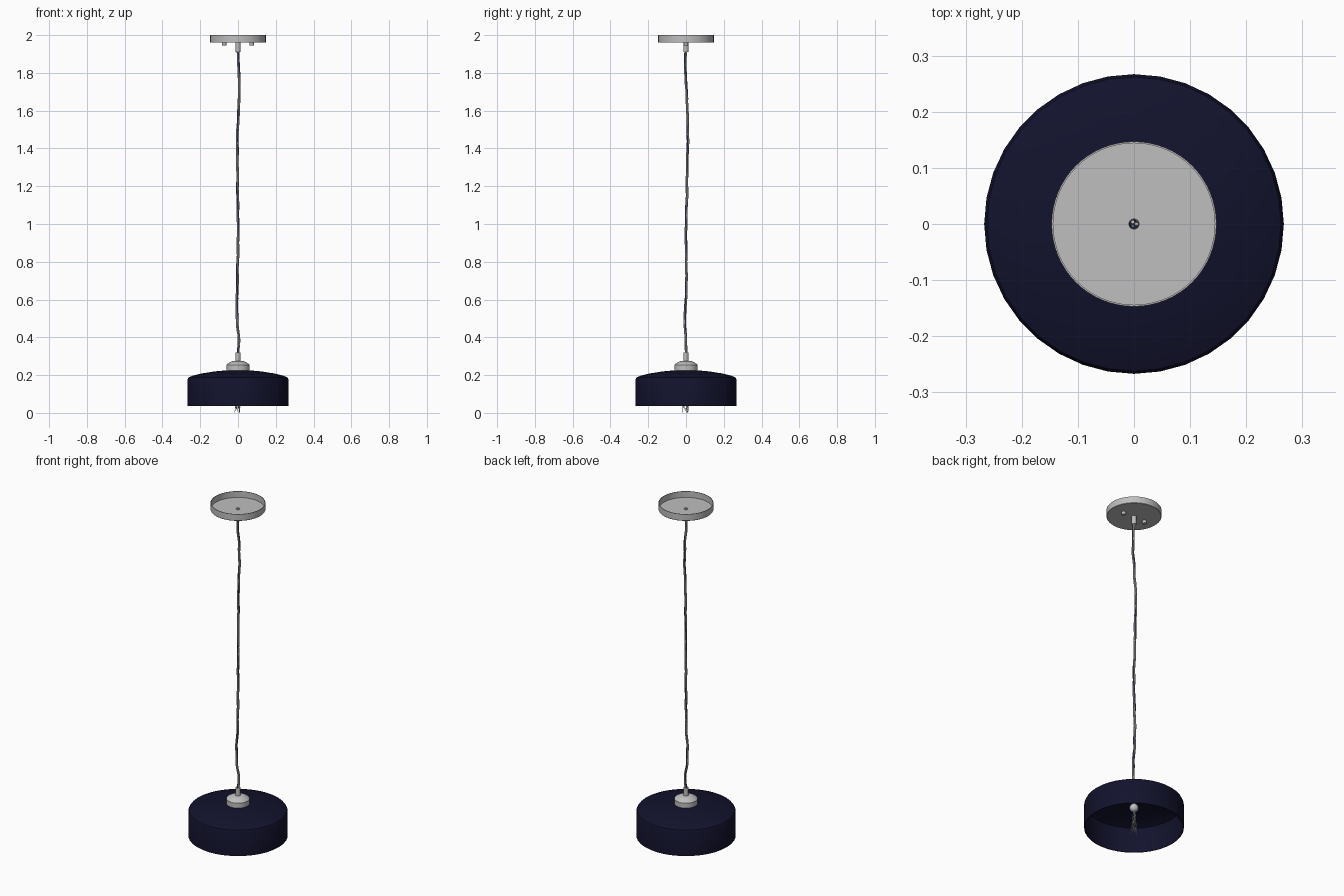
import bpy, bmesh, math, random
from mathutils import Vector

random.seed(4)
cube = bpy.data.objects.get("Cube")
if cube:
    bpy.data.objects.remove(cube, do_unlink=True)


def material(name, rgb):
    m = bpy.data.materials.new(name)
    m.use_nodes = True
    m.diffuse_color = (*rgb, 1)
    m.node_tree.nodes["Principled BSDF"].inputs["Base Color"].default_value = (*rgb, 1)
    return m


metal = material("light grey metal", (0.52, 0.52, 0.52))
navy = material("navy enamel", (0.006, 0.006, 0.026))
slate = material("slate blue wire", (0.09, 0.11, 0.18))


def lathe(name, profile, mat, sides=48, at=(0, 0), closed=True):
    """Spin (radius, z) points around a vertical axis; closed profiles make hollow shells."""
    bm = bmesh.new()
    rings = []
    for r, z in profile:
        if r == 0:
            rings.append([bm.verts.new((0, 0, z))] * sides)
        else:
            rings.append([bm.verts.new((r * math.cos(a), r * math.sin(a), z))
                          for a in (math.tau * i / sides for i in range(sides))])
    pairs = list(zip(rings, rings[1:]))
    if closed:
        pairs.append((rings[-1], rings[0]))
    for low, high in pairs:
        for i in range(sides):
            j = (i + 1) % sides
            bm.faces.new(dict.fromkeys((low[i], low[j], high[j], high[i])))
    bmesh.ops.recalc_face_normals(bm, faces=bm.faces)
    mesh = bpy.data.meshes.new(name)
    bm.to_mesh(mesh)
    bm.free()
    mesh.materials.append(mat)
    ob = bpy.data.objects.new(name, mesh)
    ob.location = (*at, 0)
    bpy.context.collection.objects.link(ob)
    bpy.ops.object.select_all(action="DESELECT")
    ob.select_set(True)
    bpy.context.view_layer.objects.active = ob
    bpy.ops.object.shade_smooth_by_angle(angle=math.radians(30))
    return ob


def wire(name, points, radius, mat):
    """Round wire along a list of points."""
    curve = bpy.data.curves.new(name, "CURVE")
    curve.dimensions = "3D"
    curve.bevel_depth = radius
    curve.bevel_resolution = 1
    curve.use_fill_caps = True
    spline = curve.splines.new("POLY")
    spline.points.add(len(points) - 1)
    for p, co in zip(spline.points, points):
        p.co = (*co, 1)
    curve.materials.append(mat)
    ob = bpy.data.objects.new(name, curve)
    bpy.context.collection.objects.link(ob)


def tube(name, outer, inner, low, high, sides=24):
    lathe(name, [(outer, low), (outer, high), (inner, high), (inner, low)], metal, sides)


# Ceiling canopy: shallow cup, open upward, with a hole for the cord
lathe("canopy", [(0.012, 1.96), (0.145, 1.96), (0.147, 1.962), (0.147, 2.0),
                 (0.144, 2.0), (0.144, 1.964), (0.012, 1.964)], metal, 64)
tube("canopy_cord_grip", 0.013, 0.009, 1.91, 1.966)
for side, label in ((1, "left"), (-1, "right")):
    lathe(f"{label}_canopy_screw", [(0, 1.944), (0.010, 1.944), (0.012, 1.948),
                                    (0.012, 1.961), (0, 1.961)],
          metal, 16, (side * 0.073, 0), False)

# Shade: hollow drum with a low domed top
outer = [(0.267, 0.037), (0.267, 0.178), (0.262, 0.188), (0.24, 0.197),
         (0.19, 0.209), (0.12, 0.22), (0.05, 0.226)]
inner = [(r - 0.004, z - 0.004) for r, z in reversed(outer[1:])] + [(0.263, 0.037)]
lathe("shade", outer + inner, navy, 36)

# Collar and cord grip on top of the shade
lathe("shade_collar", [(0.01, 0.222), (0.062, 0.222), (0.062, 0.254), (0.057, 0.26),
                       (0.03, 0.274), (0.01, 0.274)], metal)
tube("shade_cord_grip", 0.013, 0.009, 0.27, 0.32)

# Round socket under the shade top
ball = [(0.024 * math.sin(a), 0.16 - 0.024 * math.cos(a))
        for a in (math.pi * i / 12 for i in range(11))]
lathe("socket", [(0, 0.136)] + ball[1:] + [(0.012, 0.225), (0, 0.225)],
      metal, 24, closed=False)

# Twisted cord, following a slightly wavy centre line
sway = [(1.96, 0, 0), (1.85, 0.002, -0.004), (1.75, 0.007, 0), (1.65, 0.005, 0.006),
        (1.45, -0.004, 0.01), (1.2, -0.002, 0.005), (0.95, 0.001, 0),
        (0.65, -0.004, 0.002), (0.55, -0.007, -0.004), (0.47, -0.003, -0.007),
        (0.38, 0.005, 0), (0.27, 0, 0)]


def centre(z):
    for (za, xa, ya), (zb, xb, yb) in zip(sway, sway[1:]):
        if za >= z >= zb:
            t = (za - z) / (za - zb)
            t = t * t * (3 - 2 * t)
            return Vector((xa + (xb - xa) * t, ya + (yb - ya) * t, z))
    return Vector((0, 0, z))


steps = 130
for n, mat in enumerate((metal, metal, slate)):
    path = []
    for i in range(steps + 1):
        z = 1.96 - 1.69 * i / steps
        turn = math.tau * (n / 3 + 4 * i / steps)
        path.append(centre(z) + 0.0043 * Vector((math.cos(turn), math.sin(turn), 0)))
    wire(f"cord_strand_{n + 1}", path, 0.0036, mat)

# Loose wire ends hanging below the socket
for n in range(9):
    a = math.tau * n / 9
    reach = random.uniform(0.008, 0.02)
    end = 0.002 if n % 3 == 0 else random.uniform(0.004, 0.03)
    path = []
    for i in range(11):
        t = i / 10
        spread = 0.006 + (reach - 0.006) * t + random.uniform(-0.003, 0.003)
        path.append((spread * math.cos(a + t), spread * math.sin(a + t),
                     0.145 + (end - 0.145) * t))
    wire(f"loose_wire_{n + 1}", path, 0.0016, metal)
